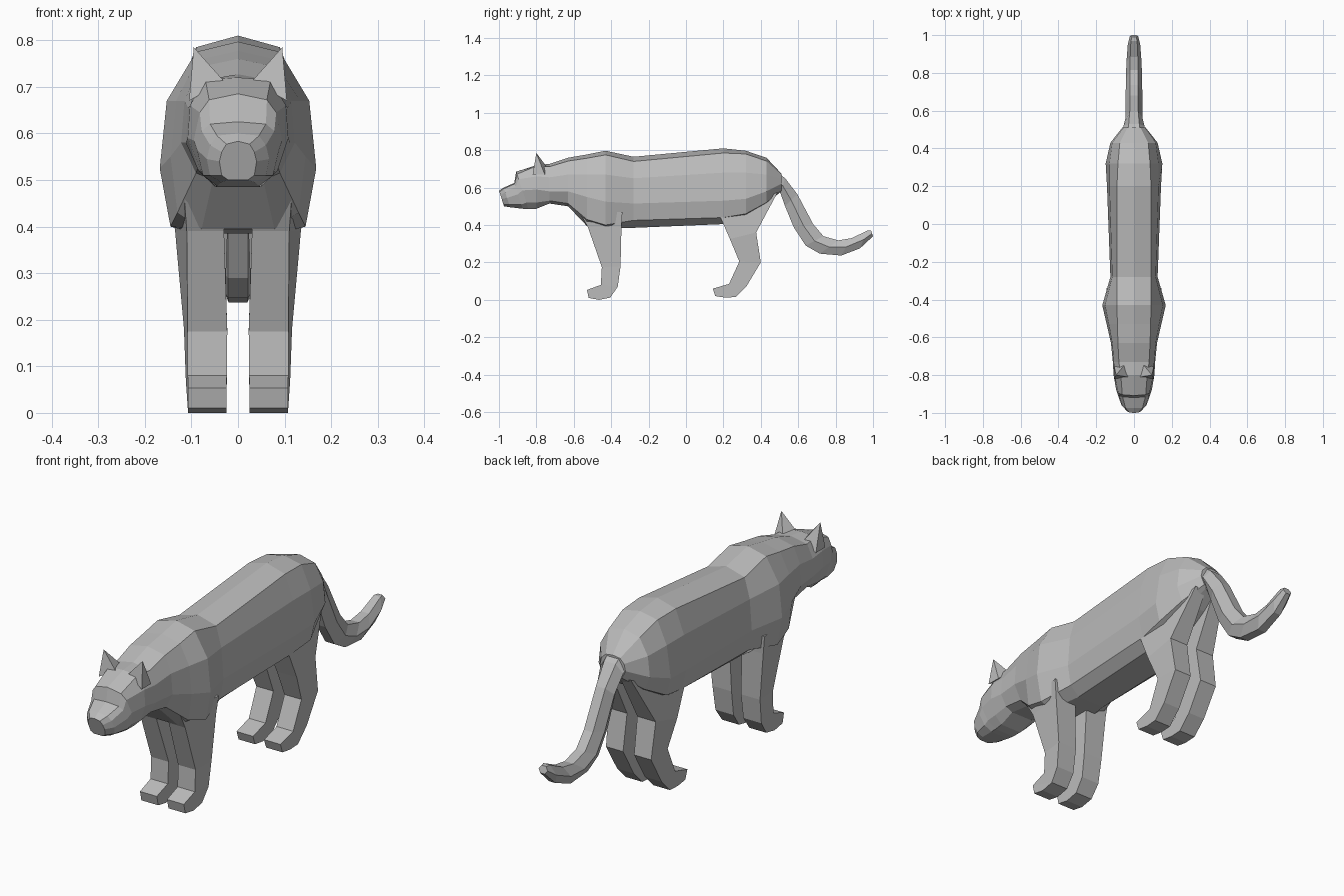
import bpy
import bmesh
from mathutils import Vector

cube = bpy.data.objects.get("Cube")
if cube:
    bpy.data.objects.remove(cube, do_unlink=True)

grey = bpy.data.materials.new("soft grey")
grey.use_nodes = True
colour = (0.5, 0.5, 0.5, 1)
grey.diffuse_color = colour
grey.node_tree.nodes["Principled BSDF"].inputs["Base Color"].default_value = colour


def finish(name, mesh_builder, mirrored=False):
    """Turn a bmesh into a flat-shaded object, optionally mirrored across x."""
    bmesh.ops.recalc_face_normals(mesh_builder, faces=mesh_builder.faces)
    mesh = bpy.data.meshes.new(name)
    mesh_builder.to_mesh(mesh)
    mesh_builder.free()
    mesh.materials.append(grey)
    part = bpy.data.objects.new(name, mesh)
    bpy.context.collection.objects.link(part)
    if mirrored:
        modifier = part.modifiers.new("left and right", 'MIRROR')
        modifier.use_axis[0] = True
        modifier.use_mirror_merge = False
    return part


def loft(name, rings, mirrored=False):
    """Skin a row of equal-sized rings and cap both ends."""
    builder = bmesh.new()
    rows = [[builder.verts.new(point) for point in ring] for ring in rings]
    count = len(rows[0])
    for first, second in zip(rows, rows[1:]):
        for i in range(count):
            j = (i + 1) % count
            builder.faces.new((first[i], first[j], second[j], second[i]))
    builder.faces.new(rows[0])
    builder.faces.new(rows[-1])
    return finish(name, builder, mirrored)


def body_ring(y, top, crest_w, crest_z, upper_w, upper_z,
              mid_w, mid_z, low_w, low_z, bottom, slant=0):
    """Symmetrical cross-section; slant pushes lower points backwards."""
    side = [(crest_w, crest_z), (upper_w, upper_z), (mid_w, mid_z),
            (low_w, low_z), (low_w * 0.6, bottom)]
    outline = [(0, top)] + side + [(0, bottom)] + [(-x, z) for x, z in reversed(side)]
    return [Vector((x, y + slant * (top - z), z)) for x, z in outline]


# Head: muzzle, brow step and skull
head = [
    (-1.0, .583, .025, .577, .035, .56, .04, .54, .035, .51, .50),
    (-.975, .60, .045, .595, .06, .575, .067, .545, .06, .51, .495),
    (-.918, .625, .06, .62, .078, .605, .088, .565, .075, .51, .487),
    (-.908, .685, .062, .672, .082, .645, .095, .585, .08, .52, .485),
]
skull = [
    (-.80, .72, .07, .715, .103, .66, .108, .59, .085, .52, .487),
]
# Neck, shoulders, trunk and rump
trunk = [
    (-.73, .727, .08, .712, .107, .655, .112, .58, .085, .53, .515),
    (-.63, .76, .085, .742, .115, .67, .122, .58, .09, .515, .50),
    (-.53, .777, .088, .757, .133, .67, .145, .55, .13, .43, .395),
    (-.43, .797, .09, .775, .153, .67, .168, .525, .145, .40, .385),
    (-.28, .765, .09, .74, .115, .65, .125, .515, .11, .425, .385),
    (.20, .81, .09, .785, .13, .68, .143, .53, .12, .44, .405),
    (.32, .797, .085, .78, .13, .68, .15, .54, .13, .46, .45),
    (.43, .76, .075, .742, .115, .67, .125, .58, .10, .52, .515),
    (.51, .675, .035, .67, .055, .65, .062, .62, .045, .585, .58),
]
loft("body",
     [body_ring(*row, slant=0.33) for row in head]
     + [body_ring(*row) for row in skull + trunk])


def leg_ring(front, back, inner, outer_front, outer_back):
    """Four corners given by a front and a back point in the side plane."""
    return [Vector((inner, *front)), Vector((outer_front, *front)),
            Vector((outer_back, *back)), Vector((inner, *back))]


# Front legs, from shoulder down to toe
loft("front_legs", [
    leg_ring((-.565, .46), (-.34, .47), .03, .115, .145),
    leg_ring((-.525, .39), (-.345, .39), .03, .11, .135),
    leg_ring((-.45, .175), (-.35, .18), .023, .108, .116),
    leg_ring((-.455, .08), (-.365, .07), .024, .108, .112),
    leg_ring((-.53, .053), (-.405, .012), .025, .107, .108),
    leg_ring((-.52, .01), (-.465, 0), .025, .107, .107),
], mirrored=True)

# Hind legs, with a bent hock
loft("hind_legs", [
    leg_ring((.18, .45), (.49, .575), .02, .12, .075),
    leg_ring((.235, .325), (.375, .36), .025, .122, .115),
    leg_ring((.285, .205), (.40, .20), .027, .11, .11),
    leg_ring((.23, .085), (.325, .075), .027, .108, .108),
    leg_ring((.143, .06), (.265, .015), .027, .107, .107),
    leg_ring((.157, .02), (.21, .012), .027, .107, .107),
], mirrored=True)


def tail_ring(upper, lower, width):
    """Six-sided section between an upper and a lower edge point."""
    upper, lower = Vector((0, *upper)), Vector((0, *lower))
    middle = (upper + lower) / 2
    wide, narrow = Vector((width, 0, 0)), Vector((width / 2, 0, 0))
    return [upper - narrow, upper + narrow, middle + wide,
            lower + narrow, lower - narrow, middle - wide]


# Tail: hangs down, then curls up at the tip
loft("tail", [
    tail_ring((.49, .68), (.48, .60), .06),
    tail_ring((.53, .65), (.505, .57), .056),
    tail_ring((.595, .565), (.53, .50), .045),
    tail_ring((.68, .405), (.575, .39), .044),
    tail_ring((.735, .34), (.64, .29), .044),
    tail_ring((.815, .318), (.715, .247), .043),
    tail_ring((.885, .33), (.83, .237), .04),
    tail_ring((.97, .37), (.93, .275), .033),
    tail_ring((.99, .37), (1.0, .34), .022),
], mirrored=False)

# Ears: upright pointed pyramids
ears = bmesh.new()
tip = ears.verts.new((.095, -.80, .785))
base = [ears.verts.new(point) for point in
        ((.03, -.81, .712), (.105, -.82, .67), (.105, -.755, .67), (.05, -.745, .712))]
ears.faces.new(base)
for here, there in zip(base, base[1:] + base[:1]):
    ears.faces.new((here, there, tip))
finish("ears", ears, mirrored=True)
